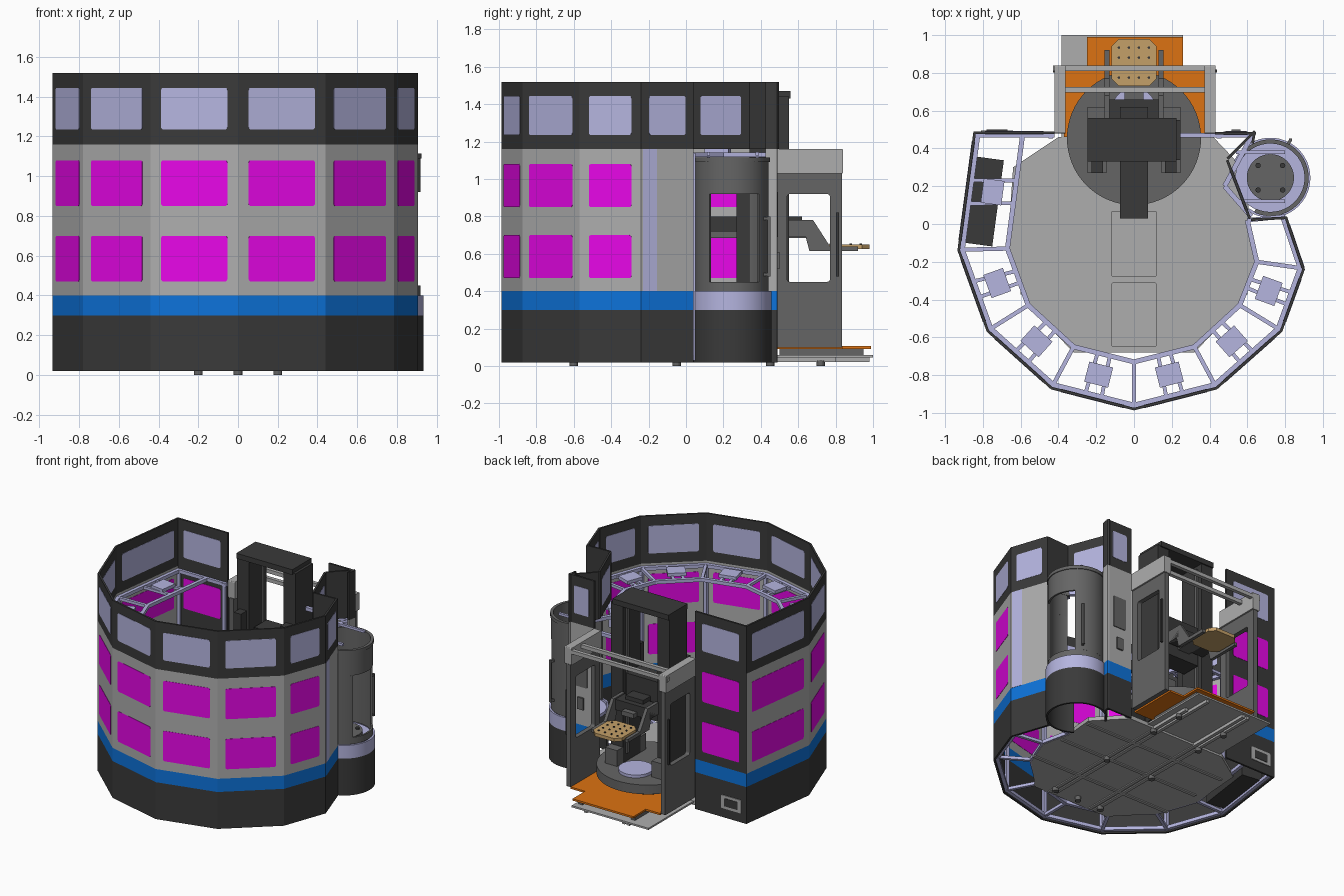
import bpy, bmesh
from math import sin, cos, radians, pi
from mathutils import Matrix, Vector

if "Cube" in bpy.data.objects:
    bpy.data.objects.remove(bpy.data.objects["Cube"])

def mat(name, r, g, b):
    m = bpy.data.materials.new(name)
    m.diffuse_color = (r, g, b, 1)
    m.use_nodes = True
    m.node_tree.nodes["Principled BSDF"].inputs["Base Color"].default_value = m.diffuse_color
    return m

DARK, MID = mat("charcoal", .042, .042, .042), mat("mid_grey", .13, .13, .13)
LIGHT = mat("light_grey", .42, .42, .42)
BLUE, PINK = mat("blue", .004, .17, .7), mat("magenta", .8, .002, .8)
LAV, ORANGE = mat("lavender", .46, .46, .74), mat("orange", .72, .17, .006)
TAN = mat("tan", .55, .35, .14)
I = Matrix.Identity(4)

def finish(name, bm, m, smooth=False):
    bmesh.ops.recalc_face_normals(bm, faces=bm.faces)
    me = bpy.data.meshes.new(name)
    bm.to_mesh(me)
    bm.free()
    o = bpy.data.objects.new(name, me)
    bpy.context.collection.objects.link(o)
    if m:
        me.materials.append(m)
    if smooth:
        bpy.ops.object.select_all(action='DESELECT')
        o.select_set(True)
        bpy.context.view_layer.objects.active = o
        bpy.ops.object.shade_smooth_by_angle(angle=radians(30))
    return o

def prism(name, pts, h0, h1, m, M=I, hole=None, smooth=False):
    """Extrude a 2D outline from h0 to h1; hole is an inner outline with as many points."""
    bm, n = bmesh.new(), len(pts)
    ring = lambda ps, h: [bm.verts.new(M @ Vector((x, y, h))) for x, y in ps]
    a, b = ring(pts, h0), ring(pts, h1)
    c, d = (ring(hole, h0), ring(hole, h1)) if hole else (None, None)
    for i in range(n):
        j = (i + 1) % n
        bm.faces.new((a[i], a[j], b[j], b[i]))
        if hole:
            bm.faces.new((c[i], c[j], d[j], d[i]))
            bm.faces.new((a[i], a[j], c[j], c[i]))
            bm.faces.new((b[i], b[j], d[j], d[i]))
    if not hole:
        bm.faces.new(a)
        bm.faces.new(b)
    return finish(name, bm, m, smooth)

def rect(x0, x1, y0, y1, r=.0):
    if r == 0:
        return [(x0, y0), (x1, y0), (x1, y1), (x0, y1)]
    out = []
    for cx, cy, s in ((x1-r, y1-r, 0), (x0+r, y1-r, 90), (x0+r, y0+r, 180), (x1-r, y0+r, 270)):
        out += [(cx + r*cos(radians(s+t)), cy + r*sin(radians(s+t))) for t in (0, 30, 60, 90)]
    return out

def circle(cx, cy, r, n=48):
    return [(cx + r*cos(2*pi*i/n), cy + r*sin(2*pi*i/n)) for i in range(n)]

def arc(cx, cy, r, t, a0, a1, n=32):
    ang = [radians(a0 + (a1-a0)*i/n) for i in range(n+1)]
    return ([(cx + r*cos(a), cy + r*sin(a)) for a in ang]
            + [(cx + (r-t)*cos(a), cy + (r-t)*sin(a)) for a in reversed(ang)])

def box(name, x0, x1, y0, y1, z0, z1, m):
    return prism(name, rect(x0, x1, y0, y1), z0, z1, m)

def bars(name, pairs, w, m, h=None):
    """One object made of square tubes running between point pairs."""
    bm = bmesh.new()
    for p, q in pairs:
        p, q = Vector(p), Vector(q)
        d = q - p
        R = d.to_track_quat('X', 'Z').to_matrix().to_4x4()
        bmesh.ops.create_cube(bm, size=1, matrix=Matrix.Translation((p+q)/2) @ R
                              @ Matrix.Diagonal((d.length, w, h or w, 1)))
    return finish(name, bm, m)

def wall_matrix(p, q):
    d = (Vector(q) - Vector(p)).normalized()
    M = Matrix(((d.x, 0, d.y, p[0]), (d.y, 0, -d.x, p[1]), (0, 1, 0, 0), (0, 0, 0, 1)))
    return M, (Vector(q) - Vector(p)).length

T = .014
def wall(name, p, q, body=LIGHT, windows=True, lower=True, top_window=True, g=.055):
    M, L = wall_matrix(p, q)
    bands = [("upper", 1.16, 1.52, DARK)]
    if lower:
        bands += [("base", .02, .30, DARK), ("stripe", .30, .40, BLUE), ("body", .40, 1.16, body)]
    for part, z0, z1, m in bands:
        prism(f"{name}_{part}", rect(0, L, z0, z1), -T, 0, m, M)
    panes = [("low_window", .47, .70, PINK), ("high_window", .85, 1.08, PINK)] if windows else []
    if top_window:
        panes.append(("top_window", 1.235, 1.445, LAV))
    for part, z0, z1, m in panes:
        prism(f"{name}_{part}", rect(g, L-g, z0, z1, .012), -T-.002, .002, m, M)
    return M, L

# Faceted outer enclosure, counter-clockwise from the back left corner
OUT = [(-.85, .49), (-.935, -.14), (-.78, -.57), (-.44, -.875), (0, -.987),
       (.44, -.875), (.785, -.57), (.905, -.24), (.81, .04)]
for i in range(7):
    wall(f"side_{i}", OUT[i], OUT[i+1])
M, L = wall("side_right", OUT[7], OUT[8], windows=False, g=.045)
prism("side_right_strip", rect(.01, .09, .40, 1.16), -T-.002, .002, LAV, M)
M, L = wall("back_left", (-.42, .49), (-.85, .49), body=DARK, g=.06)
prism("service_plate", rect(.22, .39, .09, .19, .01), 0, .006, LIGHT, M)
prism("service_socket", rect(.25, .36, .11, .17), .006, .009, DARK, M)
M, L = wall("back_right", (.645, .487), (.43, .487), windows=False, g=.045)
prism("control_screen", rect(.05, .16, .69, .93, .008), 0, .006, MID, M)
prism("control_switch", rect(.08, .13, .52, .61), 0, .012, MID, M)
wall("back_right_return", (.635, .425), (.645, .487), windows=False, top_window=False)
# Upper panels that step inward around the loading drum
wall("recess_front", (.81, .04), (.62, .03), windows=False, lower=False, top_window=False)
wall("recess_side", (.62, .03), (.50, .34), windows=False, lower=False, g=.05)
wall("recess_back", (.50, .34), (.645, .487), windows=False, lower=False, top_window=False)

# Tubular frame: rings, spokes, corner posts
INN = [(-.59, .47), (-.67, -.13), (-.56, -.43), (-.32, -.65), (0, -.73),
       (.32, -.65), (.56, -.43), (.65, -.2), (.60, .02)]
FR = [(x*.972, y*.972) for x, y in OUT]
tubes, spokes = [], []
for z in (.045, 1.13):
    for ring in (FR, INN):
        tubes += [((*ring[i], z), (*ring[i+1], z)) for i in range(8)]
    spokes += [((*a, z), (*b, z)) for a, b in zip(FR, INN)]
tubes += [((-.84, .47, 1.13), (-.42, .47, 1.13)), ((.24, .47, 1.13), (.63, .47, 1.13)),
          ((.62, .04, 1.13), (.48, .2, 1.13)), ((.48, .2, 1.13), (.62, .46, 1.13))]
posts = [((*p, .03), (*p, 1.14)) for p in FR] + [((x, .465, .03), (x, .465, 1.14)) for x in (-.44, .45, .62)]
bars("frame_rings", tubes, .026, LAV)
bars("frame_spokes", spokes, .022, LAV)
bars("frame_posts", posts, .024, LAV)

# Equipment pads carried on twin cross tubes in every bay
twins = []
for i in range(7):
    o0, o1, n0, n1 = (Vector(v) for v in (FR[i], FR[i+1], INN[i], INN[i+1]))
    for t in (.40, .60):
        a, b = o0.lerp(o1, t), n0.lerp(n1, t)
        twins.append(((*a, 1.13), (*b, 1.13)))
    c = (o0 + o1 + n0 + n1) / 4
    M, L = wall_matrix(o0, o1)
    M.translation = (c.x, c.y, 0)
    prism(f"pad_{i}", rect(-.065, .065, 1.135, 1.16), -.055, .055, LAV, M)
bars("frame_twin_tubes", twins, .02, LAV)
M, L = wall_matrix(OUT[0], OUT[1])
prism("side_cabinet", rect(.13, .59, .05, .30), -.18, -.02, DARK, M)

# Floor plate with raised panels and feet
FLOOR = [(-.40, .46), (-.64, .30), (-.67, -.13), (-.56, -.43), (-.32, -.68), (.32, -.68),
         (.56, -.43), (.65, -.2), (.60, .02), (.62, .25), (.42, .46)]
prism("floor_plate", FLOOR, .03, .06, LIGHT)
for i, (x0, x1, y0, y1) in enumerate([(-.12, .12, -.28, .07), (-.12, .12, -.65, -.31)]):
    prism(f"floor_hatch_{i}", rect(x0, x1, y0, y1, .01), .06, .068, LIGHT)
bars("floor_rails", [((x, -.67, .035), (x, .98 if x < .2 else .8, .035)) for x in (-.20, -.16, .16, .20)]
     + [((-.6, y, .035), (.6, y, .035)) for y in (-.36, -.06, .22)], .025, LIGHT)
for i, (x, y) in enumerate([(sx*.2, y) for sx in (-1, 1) for y in (-.6, -.05, .45, .72)] + [(0, -.6)]):
    prism(f"foot_{i}", circle(x, y, .022, 16), 0, .03, MID)
box("porch_plate", -.385, .26, .46, 1.0, .045, .058, LIGHT)
prism("porch_mat", [(-.37, .46), (.38, .46), (.38, .84), (.26, .84), (.26, .99),
                    (-.25, .99), (-.25, .84), (-.37, .84)], .092, .106, ORANGE)
bars("porch_supports", [((x, .5, .075), (x, .95, .075)) for x in (-.22, .22)], .034, MID)

# Back loading booth: windowed side panels, lighter header, cross rails
side_M = Matrix(((0, 0, 1, 0), (1, 0, 0, 0), (0, 1, 0, 0), (0, 0, 0, 1)))
for name, x0, x1 in (("left", -.41, -.375), ("right", .385, .42)):
    prism(f"booth_{name}_panel", rect(.48, .835, .10, 1.03, .004), x0, x1, MID, side_M,
          hole=rect(.54, .77, .45, .92, .015))
    prism(f"booth_{name}_header", rect(.48, .84, 1.03, 1.16, .006), x0-.012, x1+.012, LIGHT, side_M)
    xo = x0-.012 if x0 < 0 else x1+.012
    bars(f"booth_{name}_handle", [((xo, .81, .48), (xo, .81, .82))], .014, DARK)
bars("booth_rails", [((-.43, .825, 1.13), (.43, .825, 1.13)), ((-.41, .71, 1.13), (.41, .71, 1.13))], .028, LIGHT)

# Turntable and lifting gantry
prism("turntable_base", circle(0, .455, .22), .106, .17, DARK, smooth=True)
prism("turntable", circle(0, .455, .355, 64), .17, .24, MID, smooth=True)
prism("turntable_ring", circle(0, .60, .12), .24, .262, LAV, smooth=True)
for s, x0, x1 in (("left", -.245, -.145), ("right", .145, .245)):
    box(f"gantry_{s}_post", x0, x1, .34, .55, .24, 1.44, DARK)
    box(f"gantry_{s}_guide", x0+.02, x1-.02, .27, .34, .24, 1.05, DARK)
    box(f"gantry_{s}_foot", x0, x1, .27, .62, .24, .36, MID)
    xr = x0 + .10 if x0 < 0 else x1 - .10
    bars(f"gantry_{s}_rail", [((xr, .50, .3), (xr, .50, 1.4))], .025, MID)
box("gantry_roof", -.245, .225, .33, .56, 1.43, 1.47, DARK)
box("lift_carriage", -.13, .13, .38, .53, .62, .92, DARK)
box("transfer_arm", -.075, .075, .03, .62, .72, .80, DARK)
box("transfer_arm_slide", -.05, .05, .10, .70, .685, .72, MID)
for s, x in (("left", -.155), ("right", .13)):
    prism(f"fork_{s}_bracket", [(.55, .78), (.68, .78), (.77, .64), (.92, .64), (.92, .615), (.66, .615), (.64, .69), (.55, .69)],
          x, x+.025, MID, side_M)
box("fork_crossbeam", -.155, .155, .55, .66, .69, .77, DARK)
prism("pallet", [(-.08, .73), (.08, .73), (.12, .77), (.12, .94), (.08, .98), (-.08, .98), (-.12, .94), (-.12, .77)],
      .625, .65, TAN)
for i in range(16):
    prism(f"pallet_stud_{i}", circle(-.08 + (i % 4)*.053, .775 + (i//4)*.053, .007, 10), .65, .656, DARK)

# Loading drum at the right: curved wall around an open window
CX, CY = .722, .245
for name, r, t, a0, a1, z0, z1, m in (
        ("base", .212, .014, -125, 155, .02, .30, DARK), ("band", .212, .014, -125, 155, .30, .40, LAV),
        ("sill", .197, .014, -110, 150, .40, .45, MID), ("front_wall", .197, .014, -110, -37, .45, .92, MID),
        ("back_wall", .197, .014, 47, 150, .45, .92, MID), ("header", .197, .014, -110, 150, .92, 1.09, MID),
        ("rim", .203, .022, -115, 155, 1.09, 1.115, MID)):
    prism(f"drum_{name}", arc(CX, CY, r, t, a0, a1), z0, z1, m, smooth=True)
prism("drum_table", circle(CX, CY, .185), .37, .395, LAV, smooth=True)
prism("drum_turntable", circle(CX, CY, .125), .395, .42, MID, smooth=True)
for i in range(4):
    prism(f"drum_bolt_{i}", circle(CX + (i % 2 - .5)*.13, CY + (i//2 - .5)*.13, .014, 16), .42, .432, DARK)
bars("drum_top_rods", [((.55, y, 1.135), (.80, y, 1.135)) for y in (.12, .38)]
     + [((.55, .12, 1.0), (.55, .12, 1.14)), ((.55, .38, 1.0), (.55, .38, 1.14))], .018, LAV)
hx, hy = CX + .225*cos(radians(62)), CY + .225*sin(radians(62))
bars("drum_handle", [((hx, hy, .48), (hx, hy, .80))]
     + [((hx, hy, z), (hx-.02, hy-.035, z)) for z in (.49, .79)], .016, MID)
